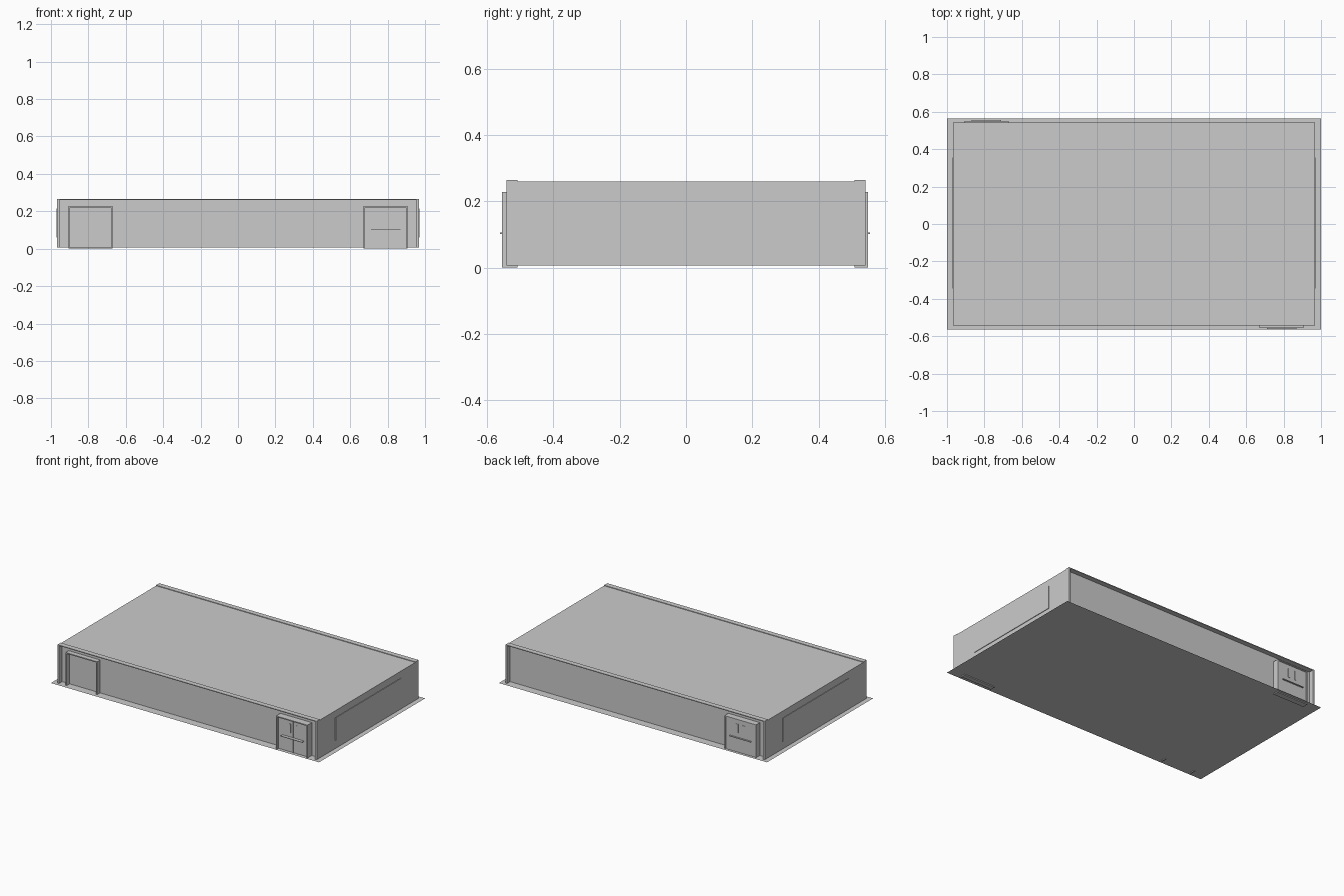
import bpy, bmesh
from mathutils import Matrix, Vector

if "Cube" in bpy.data.objects:
    bpy.data.objects.remove(bpy.data.objects["Cube"])

BASE = 0.006            # level of the thin ground sheet
W, D = 0.967, 0.542     # half width and half depth of the building
RECESS = 0.033          # long walls sit back this far under the eaves
T = 0.012               # end wall thickness


def box(name, x, y, z):
    """Axis-aligned box from (min, max) pairs."""
    bm = bmesh.new()
    bmesh.ops.create_cube(bm, size=1)
    size = [b - a for a, b in (x, y, z)]
    mid = Vector([(a + b) / 2 for a, b in (x, y, z)])
    bm.transform(Matrix.Translation(mid) @ Matrix.Diagonal((*size, 1)))
    me = bpy.data.meshes.new(name)
    bm.to_mesh(me)
    bm.free()
    ob = bpy.data.objects.new(name, me)
    bpy.context.collection.objects.link(ob)
    return ob


def wall_box(name, side, x, out, z):
    """Box on the front (-1) or back (+1) wall; the back is turned half a circle."""
    a, b = sorted((side * (D + out[0]), side * (D + out[1])))
    xs = tuple(sorted((-side * x[0], -side * x[1])))
    return box(name, xs, (a, b), z)


def frame(label, side, x0, x1, out):
    """Deep door frame of two jambs and a header standing off the recessed wall."""
    wall_box(label + "_jamb_left", side, (x0, x0 + 0.008), (-RECESS, out), (0.0, 0.228))
    wall_box(label + "_jamb_right", side, (x1 - 0.008, x1), (-RECESS, out), (0.0, 0.228))
    wall_box(label + "_header", side, (x0, x1), (-RECESS, out), (0.221, 0.228))


# ground sheet
bpy.ops.mesh.primitive_plane_add(size=1, location=(0, 0, BASE))
sheet = bpy.context.object
sheet.name = "ground_sheet"
sheet.scale = (2.0, 1.13, 1)

# main block with its long walls set back between the end walls
box("building_body", (-W + T, W - T), (-D + RECESS, D - RECESS), (BASE, 0.261))
for s, label in ((1, "right"), (-1, "left")):
    xs = tuple(sorted((s * (W - T), s * W)))
    box(label + "_end_wall", xs, (-D, D), (BASE, 0.261))
    # wide shallow panel on the end wall
    xs = tuple(sorted((s * (W - 0.002), s * (W + 0.004))))
    box(label + "_end_panel", xs, (-0.345, 0.355), (0.06, 0.215))

# eaves and double doors, front and back
for side, label in ((-1, "front"), (1, "back")):
    wall_box(label + "_eave", side, (-W, W), (-0.034, 0), (0.26, 0.265))

    x0, x1 = 0.672, 0.907
    dep = 0.013 if side < 0 else 0.008
    leaf = dep - (0.015 if side < 0 else 0.004)
    frame(label + "_door", side, x0, x1, dep)
    wall_box(label + "_door_leaf", side, (x0 + 0.008, x1 - 0.008), (-RECESS, leaf), (0.0, 0.221))
    if side < 0:
        wall_box("front_door_seam", side, (0.788, 0.792), (leaf - 0.001, leaf + 0.004), (0.0, 0.221))

    # push bar and narrow window strips
    wall_box(label + "_push_bar", side, (0.71, 0.87), (leaf - 0.001, dep + 0.006), (0.102, 0.106))
    for n, xc in (("left", 0.765), ("right", 0.815)):
        wall_box(f"{label}_window_{n}", side, (xc - 0.008, xc + 0.008),
                 (leaf - 0.001, leaf + 0.003), (0.135, 0.195))

# framed opening at the far left of the front, flush with the eave
frame("front_opening", -1, -0.907, -0.672, -0.001)
